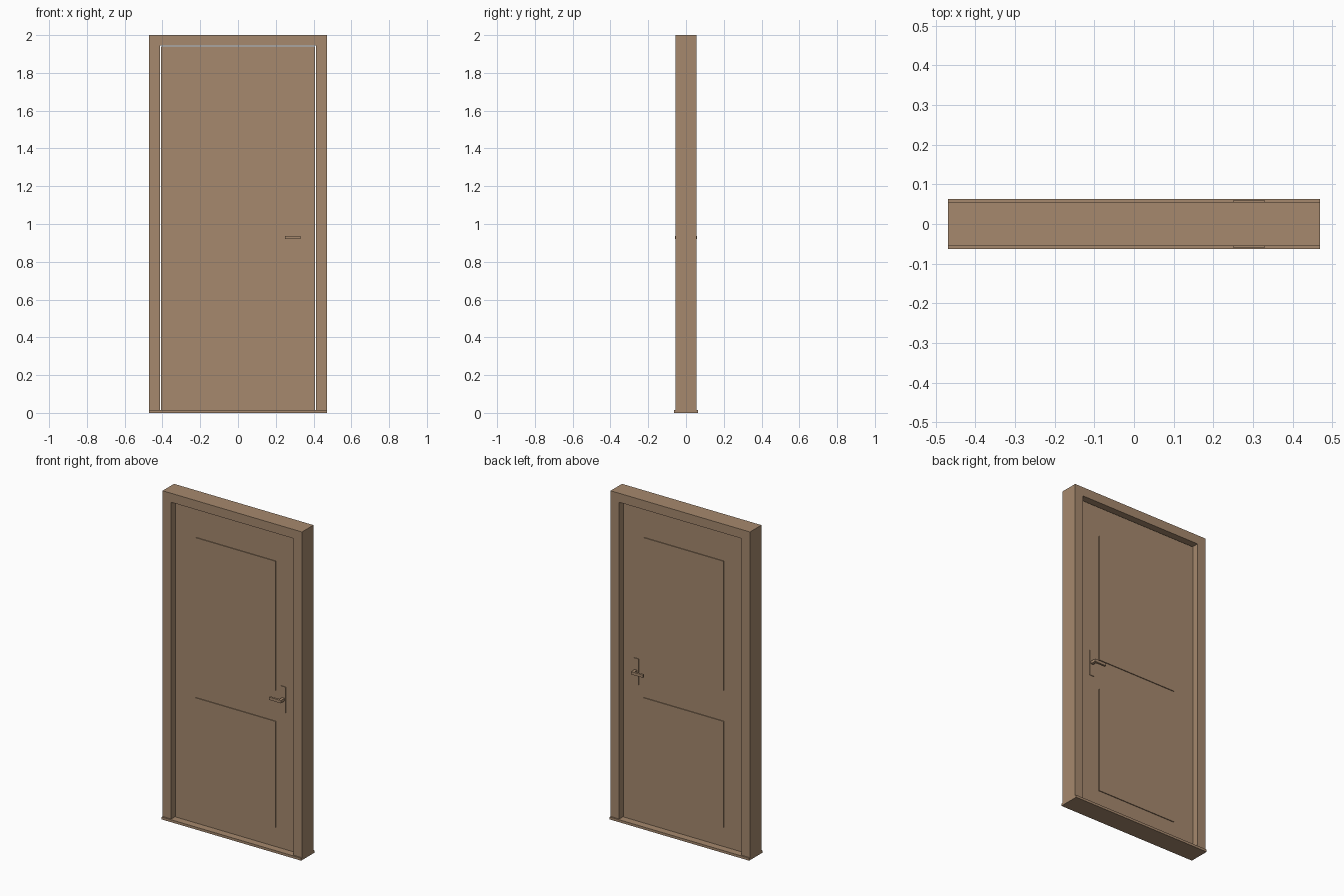
import bpy, bmesh, math
from mathutils import Matrix, Vector

if "Cube" in bpy.data.objects:
    bpy.data.objects.remove(bpy.data.objects["Cube"])

wood = bpy.data.materials.new("warm brown wood")
wood.diffuse_color = (0.38, 0.25, 0.155, 1)
wood.use_nodes = True
wood.node_tree.nodes["Principled BSDF"].inputs["Base Color"].default_value = wood.diffuse_color


def finish(name, bm):
    bmesh.ops.recalc_face_normals(bm, faces=bm.faces)
    me = bpy.data.meshes.new(name)
    bm.to_mesh(me)
    bm.free()
    me.materials.append(wood)
    ob = bpy.data.objects.new(name, me)
    bpy.context.collection.objects.link(ob)
    return ob


def box(name, x, y, z):
    """Box from (min, max) ranges on each axis."""
    bm = bmesh.new()
    bmesh.ops.create_cube(bm, size=1)
    lo, hi = Vector((x[0], y[0], z[0])), Vector((x[1], y[1], z[1]))
    for v in bm.verts:
        v.co = Vector([(a + b) / 2 + c * (b - a) for a, b, c in zip(lo, hi, v.co)])
    return finish(name, bm)


def extrude_outline(name, outline, y0, y1):
    """Extrude an x/z outline along y."""
    bm = bmesh.new()
    face = bm.faces.new([bm.verts.new((x, y0, z)) for x, z in outline])
    new = bmesh.ops.extrude_face_region(bm, geom=[face])["geom"]
    bmesh.ops.translate(bm, vec=(0, y1 - y0, 0),
                        verts=[g for g in new if isinstance(g, bmesh.types.BMVert)])
    return finish(name, bm)


W, IN = 0.47, 0.412        # frame half width, opening half width
FRAME_Y, SLAB_Y = 0.055, 0.019
SILL = 0.015

# Frame: two jambs and a head in one piece
extrude_outline("door_frame",
                [(-W, SILL), (-W, 2), (W, 2), (W, SILL),
                 (IN, SILL), (IN, 1.945), (-IN, 1.945), (-IN, SILL)],
                -FRAME_Y, FRAME_Y)

# Threshold, slightly deeper than the frame
box("threshold", (-W, W), (-0.063, 0.063), (0, SILL))

# Door leaf with a small gap to the frame
box("door_leaf", (-0.408, 0.408), (-SLAB_Y, SLAB_Y), (SILL, 1.94))

# Panels and handles repeat on both sides
for side, s in (("front", -1), ("back", 1)):
    def span(a, b):
        return tuple(sorted((s * a, s * b)))

    # Raised panels
    for level, z in (("upper", (0.967, 1.756)), ("lower", (0.134, 0.78))):
        box(f"{side}_{level}_panel", (-0.27, 0.27), span(SLAB_Y, 0.024), z)

    # Handle plate, spindle and lever
    box(f"{side}_handle_plate", (0.304, 0.338), span(SLAB_Y, 0.023), (0.848, 1.006))
    box(f"{side}_handle_spindle", (0.313, 0.33), span(0.023, 0.046), (0.92, 0.937))
    box(f"{side}_handle_lever", (0.25, 0.33), span(0.046, 0.059), (0.92, 0.937))
